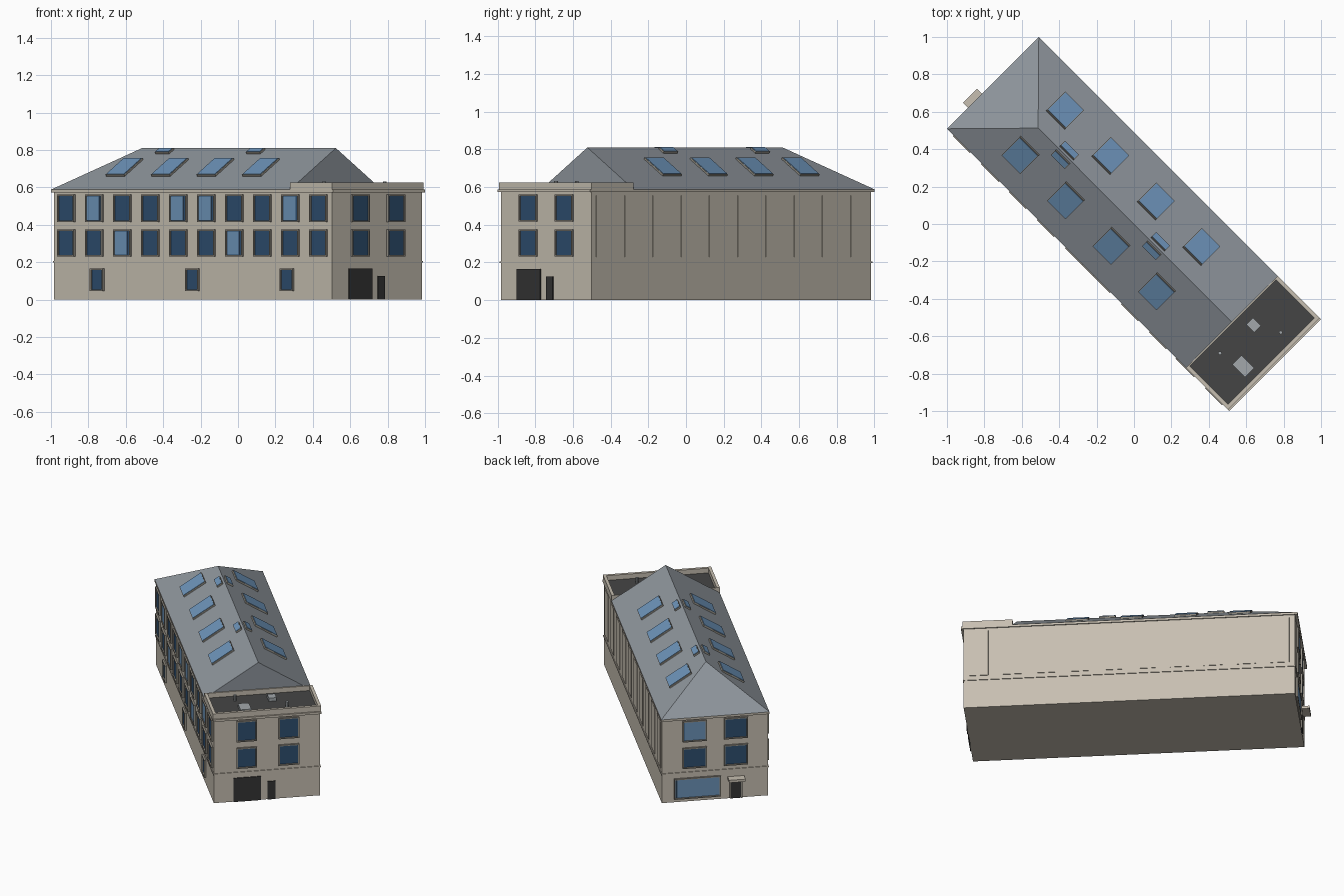
import bpy, bmesh, math
from mathutils import Matrix, Vector

cube = bpy.data.objects.get("Cube")
if cube:
    bpy.data.objects.remove(cube, do_unlink=True)

# The block is drawn along its own axes (length, width), then turned on the plot
TURN = Matrix.Rotation(math.radians(-45), 4, 'Z')
HL, HW = 1.05, 0.34            # half length and half width of the walls
EL, EW = 1.067, 0.347          # eaves
EAVE, RIDGE = 0.588, 0.81
JOIN = 0.74                    # where the pitched roof meets the flat roof


def material(name, rgb):
    m = bpy.data.materials.new(name)
    m.use_nodes = True
    m.diffuse_color = (*rgb, 1)
    m.node_tree.nodes["Principled BSDF"].inputs["Base Color"].default_value = (*rgb, 1)
    return m


stone = material("warm stone", (0.57, 0.52, 0.44))
surround = material("taupe trim", (0.3, 0.28, 0.24))
slate = material("grey slate", (0.27, 0.3, 0.33))
dark_glass = material("dark blue glass", (0.026, 0.075, 0.16))
light_glass = material("light blue glass", (0.15, 0.29, 0.48))
felt = material("dark roofing felt", (0.06, 0.06, 0.06))
door_paint = material("charcoal door", (0.035, 0.035, 0.035))
metal = material("light grey metal", (0.36, 0.39, 0.41))


def finish(name, bm, mat):
    bm.transform(TURN)
    bmesh.ops.recalc_face_normals(bm, faces=bm.faces)
    mesh = bpy.data.meshes.new(name)
    bm.to_mesh(mesh)
    bm.free()
    mesh.materials.append(mat)
    obj = bpy.data.objects.new(name, mesh)
    bpy.context.collection.objects.link(obj)
    return obj


def span(a, b):
    """Matrix for a unit cube stretched between two opposite corners."""
    a, b = Vector(a), Vector(b)
    return Matrix.Translation((a + b) / 2) @ Matrix.Diagonal((*(b - a), 1))


def boxes(name, mats, mat):
    bm = bmesh.new()
    for m in mats:
        bmesh.ops.create_cube(bm, size=1, matrix=m)
    return finish(name, bm, mat)


# Each wall: its outward direction, and the direction running along it
WALLS = {"long_front": ((0, -1), HW), "long_back": ((0, 1), HW),
         "entrance_end": ((1, 0), HL), "shop_end": ((-1, 0), HL)}


def plate(wall, s, z, w, h, depth, inner=-0.004):
    """Box on a wall, centred at s along it, rising from z."""
    (nx, ny), dist = WALLS[wall]
    lo, hi = dist + inner, dist + depth
    if nx:
        return span((min(nx * lo, nx * hi), s - w / 2, z), (max(nx * lo, nx * hi), s + w / 2, z + h))
    return span((s - w / 2, min(ny * lo, ny * hi), z), (s + w / 2, max(ny * lo, ny * hi), z + h))


def frame(wall, s, z, w, h, t=0.008, depth=0.012):
    return [plate(wall, s - w / 2, z - t / 2, t, h + t, depth),
            plate(wall, s + w / 2, z - t / 2, t, h + t, depth),
            plate(wall, s, z - t / 2, w, t, depth),
            plate(wall, s, z + h - t / 2, w, t, depth)]


def windows(wall, openings):
    """Frames, dark panes, and lighter panes; tint is the lit share of the width."""
    frames, dark, light = [], [], []
    for s, z, w, h, tint in openings:
        frames += frame(wall, s, z, w, h)
        dark.append(plate(wall, s, z, w, h, 0.004))
        if tint:
            light.append(plate(wall, s - w * (1 - tint) / 2, z + 0.006, w * tint, h - 0.012, 0.007))
    boxes(wall + "_window_frames", frames, surround)
    boxes(wall + "_window_panes", dark, dark_glass)
    if light:
        boxes(wall + "_light_panes", light, light_glass)


# Walls, string course and cornice
boxes("walls", [span((-HL, -HW, 0), (HL, HW, 0.58))], stone)
boxes("string_course", [span((-HL - 0.005, -HW - 0.005, 0.197), (HL + 0.005, HW + 0.005, 0.205))], stone)
boxes("cornice", [span((-EL, -EW, 0.573), (EL, EW, EAVE))], stone)

# Pitched roof: hipped at one end, gabled at the other
bm = bmesh.new()
a, b, c, d = [bm.verts.new((x, y, EAVE)) for x, y in
              ((-EL, -EW), (JOIN, -EW), (JOIN, EW), (-EL, EW))]
hip, gable = [bm.verts.new((x, 0, RIDGE)) for x in (-0.725, JOIN)]
for f in ((a, b, gable, hip), (c, d, hip, gable), (d, a, hip), (b, c, gable), (d, c, b, a)):
    bm.faces.new(f)
finish("pitched_roof", bm, slate)

# Roof lights lying on both slopes
pitch = math.atan2(RIDGE - EAVE, EW)


def roof_light(u, v, w, run, thick, lift):
    z = RIDGE - abs(v) * math.tan(pitch)
    tilt = Matrix.Rotation(math.copysign(pitch, -v), 4, 'X')
    return (Matrix.Translation((u, v, z)) @ tilt @ Matrix.Translation((0, 0, lift))
            @ Matrix.Diagonal((w, run / math.cos(pitch), thick, 1)))


spots = [(-0.69 + 0.344 * i, side * 0.166, 0.14, 0.14) for i in range(4) for side in (-1, 1)]
spots += [(u, side * 0.03, 0.105, 0.036) for u in (-0.523, 0.166) for side in (-1, 1)]
boxes("roof_light_curbs", [roof_light(*s, 0.016, 0.002) for s in spots], surround)
boxes("roof_light_panes", [roof_light(u, v, w - 0.006, r - 0.006, 0.004, 0.011)
                           for u, v, w, r in spots], light_glass)

# Flat roof with parapet and plant
PL, PW, PT, TOP = 1.057, 0.347, 0.02, 0.625
boxes("flat_roof", [span((JOIN, -PW + PT, EAVE - 0.01), (PL - PT, PW - PT, EAVE + 0.004))], felt)
boxes("parapet", [span((JOIN, -PW, EAVE), (PL, -PW + PT, TOP)),
                  span((JOIN, PW - PT, EAVE), (PL, PW, TOP)),
                  span((PL - PT, -PW + PT, EAVE), (PL, PW - PT, TOP)),
                  span((JOIN, -PW + PT, EAVE), (JOIN + 0.008, PW - PT, TOP))], stone)
boxes("roof_units", [span((0.804, 0.045, EAVE), (0.864, 0.095, 0.615)),
                     span((0.903, -0.16, EAVE), (0.999, -0.09, 0.612))], metal)
bm = bmesh.new()
for u, v in ((0.965, 0.145), (0.813, -0.163)):
    bmesh.ops.create_cone(bm, cap_ends=True, segments=8, radius1=0.01, radius2=0.01,
                          depth=0.045, matrix=Matrix.Translation((u, v, 0.609)))
finish("vent_pipes", bm, metal)

# Long front wall: two rows of ten windows, three small ones below
ROWS = ((0.42, 0.137, (1, 4, 5, 8)), (0.235, 0.135, (2, 6)))
BAYS = [-0.954 + 0.212 * i for i in range(10)]
openings = [(s, z, 0.12, h, 0.82 if i in lit else 0)
            for z, h, lit in ROWS for i, s in enumerate(BAYS)]
openings += [(s, 0.05, 0.09, 0.113, 0) for s in (-0.72, 0, 0.715)]
windows("long_front", openings)

# Long back wall: blind panels
boxes("blind_panels", [plate("long_back", s, 0.23, 0.12, 0.325, 0.004) for s in BAYS], stone)

# Entrance end: four windows, a wide gate and a narrow door
windows("entrance_end", [(s, z, 0.123, h, 0) for z, h, _ in ROWS for s in (-0.13, 0.14)])
boxes("gate", [plate("entrance_end", -0.127, 0, 0.176, 0.165, 0.006)], door_paint)
boxes("side_door", [plate("entrance_end", 0.029, 0, 0.05, 0.125, 0.006)], door_paint)

# Shop end: four windows, a shop window, and a door under a canopy
ends = [(s, z, 0.145, h, 0.96 if s > 0 and z > 0.4 else 0) for z, h, _ in ROWS for s in (-0.135, 0.13)]
windows("shop_end", ends + [(0.112, 0.025, 0.29, 0.135, 0.96)])
boxes("shop_door", [plate("shop_end", -0.135, 0, 0.065, 0.125, 0.006)], door_paint)
boxes("shop_door_frame", [plate("shop_end", -0.135 + k * 0.036, 0, 0.008, 0.13, 0.01) for k in (-1, 1)], surround)
boxes("door_canopy", [plate("shop_end", -0.135, 0.132, 0.106, 0.018, 0.055)], stone)
